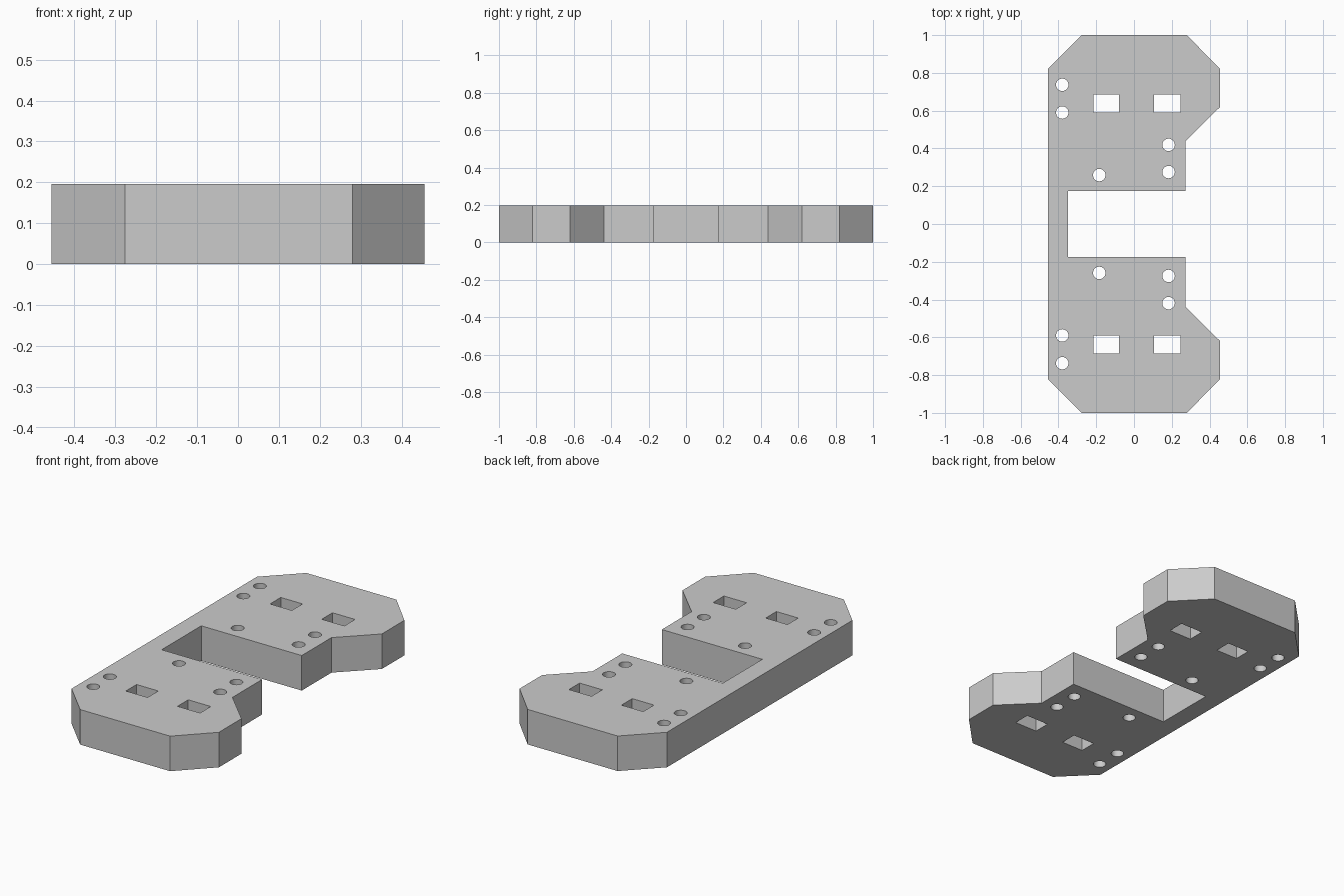
import bpy, bmesh, math

cube = bpy.data.objects.get("Cube")
if cube:
    bpy.data.objects.remove(cube, do_unlink=True)

HEIGHT = 0.196
HOLE_RADIUS = 0.033

# Single grey material
grey = bpy.data.materials.new("plain grey")
grey.use_nodes = True
colour = (0.6, 0.6, 0.6, 1.0)
grey.diffuse_color = colour
grey.node_tree.nodes["Principled BSDF"].inputs["Base Color"].default_value = colour


def add_loop(curve, points):
    """Add one closed outline; inner outlines become openings."""
    spline = curve.splines.new("POLY")
    spline.points.add(len(points) - 1)
    for p, (x, y) in zip(spline.points, points):
        p.co = (x, y, 0, 1)
    spline.use_cyclic_u = True
    spline.use_smooth = False


def rectangle(x0, x1, y0, y1):
    return [(x0, y0), (x1, y0), (x1, y1), (x0, y1)]


def circle(cx, cy, r, n=32):
    angles = [math.tau * i / n for i in range(n)]
    return [(cx + r * math.cos(a), cy + r * math.sin(a)) for a in angles]


profile = bpy.data.curves.new("plate_profile", "CURVE")
profile.dimensions = "2D"
profile.fill_mode = "BOTH"
profile.extrude = HEIGHT / 2

# Outer outline: chamfered lobe at each end, open notch in the middle
half = [(-0.456, 0.82), (-0.277, 1), (0.28, 1), (0.456, 0.82),
        (0.456, 0.62), (0.272, 0.438), (0.272, 0.175), (-0.35, 0.175)]
add_loop(profile, half + [(x, -y) for x, y in reversed(half)])

# Slots and round holes, mirrored front to back
for side in (1, -1):
    for x0, x1 in ((-0.215, -0.08), (0.105, 0.245)):
        add_loop(profile, rectangle(x0, x1, side * 0.59, side * 0.685))
    for x, y in ((-0.38, 0.737), (-0.38, 0.59), (-0.184, 0.259),
                 (0.183, 0.419), (0.183, 0.275)):
        add_loop(profile, circle(x, side * y, HOLE_RADIUS))

# Turn the filled profile into a clean solid
helper = bpy.data.objects.new("profile_helper", profile)
bpy.context.collection.objects.link(helper)
bpy.context.view_layer.update()
evaluated = helper.evaluated_get(bpy.context.evaluated_depsgraph_get())
mesh = bpy.data.meshes.new_from_object(evaluated)
bpy.data.objects.remove(helper, do_unlink=True)

bm = bmesh.new()
bm.from_mesh(mesh)
bmesh.ops.remove_doubles(bm, verts=bm.verts, dist=0.0005)
bmesh.ops.recalc_face_normals(bm, faces=bm.faces)
bmesh.ops.translate(bm, verts=bm.verts, vec=(0, 0, HEIGHT / 2))
bm.to_mesh(mesh)
bm.free()

mesh.materials.clear()
mesh.materials.append(grey)
plate = bpy.data.objects.new("mounting_plate", mesh)
bpy.context.collection.objects.link(plate)

# Smooth hole walls, sharp edges elsewhere
bpy.context.view_layer.objects.active = plate
plate.select_set(True)
bpy.ops.object.shade_smooth_by_angle(angle=math.radians(30))
